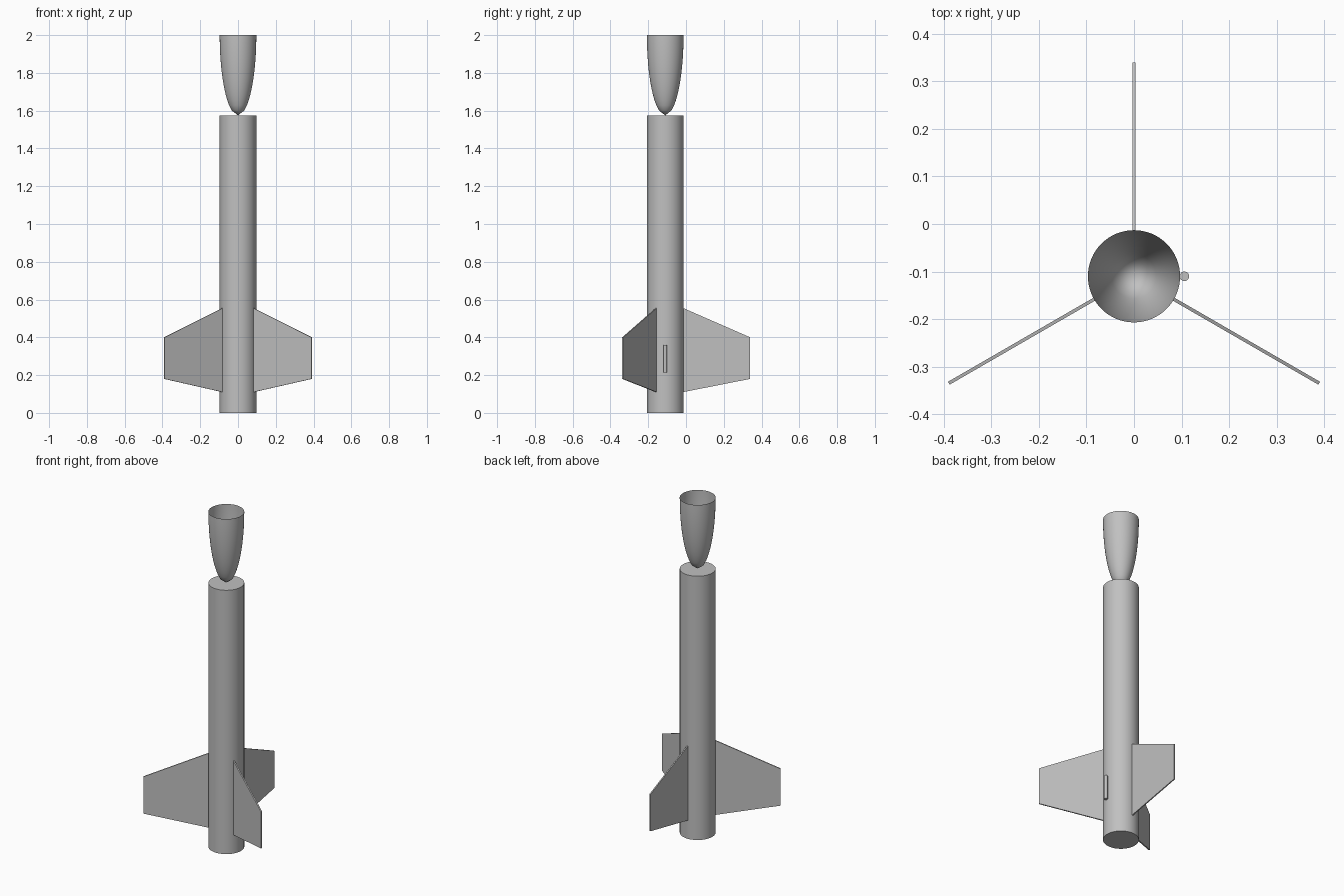
import bpy, bmesh, math
from mathutils import Matrix, Vector

if "Cube" in bpy.data.objects:
    bpy.data.objects.remove(bpy.data.objects["Cube"], do_unlink=True)

AXIS_Y = -0.11
RADIUS = 0.097
BODY_TOP = 1.575
NOSE_LENGTH = 0.425

grey = bpy.data.materials.new("plain grey")
grey.use_nodes = True
colour = (0.53, 0.53, 0.53, 1)
grey.diffuse_color = colour
grey.node_tree.nodes["Principled BSDF"].inputs["Base Color"].default_value = colour


def finish(name, bm, smooth=True):
    """Turn a bmesh into a named object on the rocket axis."""
    mesh = bpy.data.meshes.new(name)
    bm.to_mesh(mesh)
    bm.free()
    mesh.materials.append(grey)
    obj = bpy.data.objects.new(name, mesh)
    obj.location.y = AXIS_Y
    bpy.context.collection.objects.link(obj)
    if smooth:
        bpy.ops.object.select_all(action="DESELECT")
        obj.select_set(True)
        bpy.context.view_layer.objects.active = obj
        bpy.ops.object.shade_smooth_by_angle(angle=math.radians(30))
    return obj


def cylinder(name, radius, bottom, top, x=0, sides=64):
    bm = bmesh.new()
    bmesh.ops.create_cone(bm, cap_ends=True, segments=sides, radius1=radius,
                          radius2=radius, depth=top - bottom,
                          matrix=Matrix.Translation((x, 0, (bottom + top) / 2)))
    return finish(name, bm)


# Body tube and the small launch lug on its side
cylinder("body_tube", RADIUS, 0, BODY_TOP)
cylinder("launch_lug", 0.01, 0.215, 0.36, x=RADIUS + 0.009, sides=24)

# Upturned nose cone: an open half-ellipsoid shell resting on its tip
bm = bmesh.new()
steps = 16
points = []
for i in range(steps + 1):
    t = i / steps
    r = RADIUS * math.sqrt(1 - (1 - t) ** 2)
    points.append(bm.verts.new((r, 0, BODY_TOP + NOSE_LENGTH * t)))
edges = [bm.edges.new(pair) for pair in zip(points, points[1:])]
bmesh.ops.spin(bm, geom=points + edges, axis=(0, 0, 1), cent=(0, 0, 0),
               angle=math.tau, steps=64)
bmesh.ops.remove_doubles(bm, verts=bm.verts, dist=0.0001)
bm.normal_update()
side = max(bm.faces, key=lambda f: f.calc_center_median().z)
if side.normal.dot(Vector((*side.calc_center_median().xy, 0))) < 0:
    bmesh.ops.reverse_faces(bm, faces=bm.faces)
finish("nose_cone", bm)

# Three swept fins, spaced evenly around the body
FIN = [(0.095, 0.11), (0.45, 0.18), (0.45, 0.40), (0.095, 0.555)]
THICK = 0.007
for name, angle in (("back_fin", 90), ("right_fin", 210), ("left_fin", 330)):
    bm = bmesh.new()
    face = bm.faces.new([bm.verts.new((r, THICK / 2, z)) for r, z in FIN])
    new = bmesh.ops.extrude_face_region(bm, geom=[face])["geom"]
    bmesh.ops.translate(bm, vec=(0, -THICK, 0),
                        verts=[v for v in new if isinstance(v, bmesh.types.BMVert)])
    bmesh.ops.recalc_face_normals(bm, faces=bm.faces)
    bmesh.ops.rotate(bm, verts=bm.verts,
                     matrix=Matrix.Rotation(math.radians(angle), 3, "Z"))
    finish(name, bm, smooth=False)
